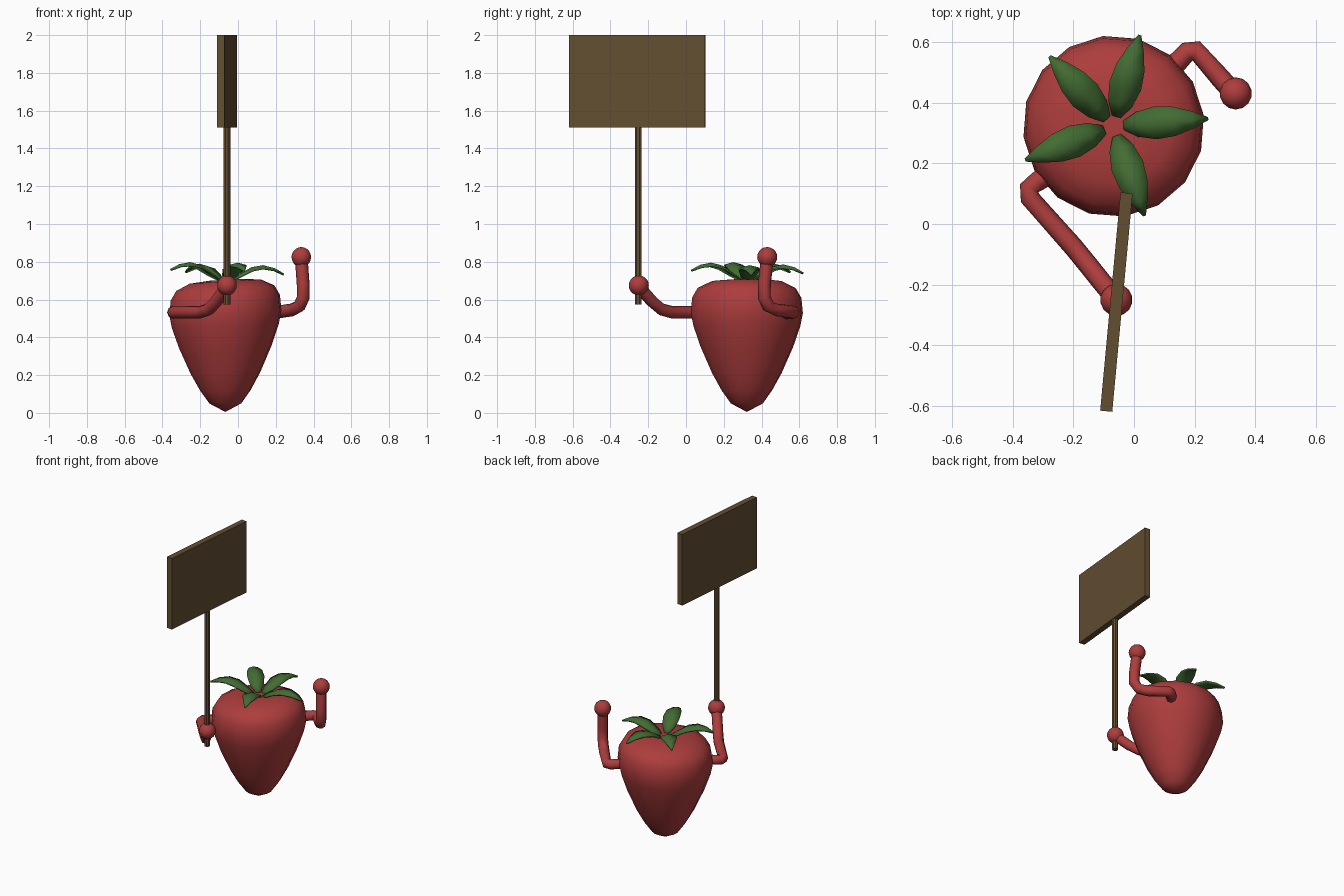
import bpy, bmesh, math
from mathutils import Vector

if "Cube" in bpy.data.objects:
    bpy.data.objects.remove(bpy.data.objects["Cube"])


def material(name, rgb):
    m = bpy.data.materials.new(name)
    m.diffuse_color = (*rgb, 1)
    m.use_nodes = True
    m.node_tree.nodes["Principled BSDF"].inputs["Base Color"].default_value = m.diffuse_color
    return m


RED = material("berry red", (0.42, 0.046, 0.046))
GREEN = material("leaf green", (0.055, 0.15, 0.033))
BROWN = material("wood brown", (0.125, 0.077, 0.031))


def finish(ob, name, mat, angle=None):
    ob.name = name
    ob.data.materials.clear()
    ob.data.materials.append(mat)
    bpy.ops.object.select_all(action='DESELECT')
    ob.select_set(True)
    bpy.context.view_layer.objects.active = ob
    if angle:
        bpy.ops.object.shade_smooth_by_angle(angle=math.radians(angle))
    return ob


def from_bmesh(bm, name, mat, angle=None):
    bmesh.ops.recalc_face_normals(bm, faces=bm.faces[:])
    me = bpy.data.meshes.new(name)
    bm.to_mesh(me)
    bm.free()
    ob = bpy.data.objects.new(name, me)
    bpy.context.collection.objects.link(ob)
    return finish(ob, name, mat, angle)


CX, CY = -0.067, 0.322

# Berry body: lathed profile with a slightly slanted top
PROFILE = [(0.085, 0.05), (0.135, 0.12), (0.185, 0.21), (0.247, 0.35), (0.285, 0.46),
           (0.299, 0.53), (0.291, 0.61), (0.262, 0.66), (0.19, 0.695), (0.08, 0.705)]
SIDES = 16
bm = bmesh.new()


def body_vert(r, a, z):
    x = r * math.cos(a)
    return bm.verts.new((CX + x, CY + r * math.sin(a), z + 0.06 * x * z / 0.7))


rings = [[body_vert(r, (i + 0.3) * math.tau / SIDES, z) for i in range(SIDES)] for r, z in PROFILE]
for lo, hi in zip(rings, rings[1:]):
    for i in range(SIDES):
        j = (i + 1) % SIDES
        bm.faces.new((lo[i], lo[j], hi[j], hi[i]))
for ring, z in ((rings[0], 0.005), (rings[-1], 0.70)):
    tip = body_vert(0, 0, z)
    for i in range(SIDES):
        bm.faces.new((ring[i], ring[(i + 1) % SIDES], tip))
from_bmesh(bm, "berry_body", RED, 40)

# Leaves: arched blades, folded along the midrib (distance, half width, height)
BLADE = [(0.035, 0.014, 0.705), (0.08, 0.04, 0.735), (0.14, 0.053, 0.772),
         (0.20, 0.047, 0.785), (0.26, 0.027, 0.772), (0.31, 0.004, 0.745)]
LEAVES = [(4.6, -0.012), (74, -0.006), (132.5, 0.0), (201, 0.012), (289, 0.008)]
for n, (deg, lift) in enumerate(LEAVES):
    a = math.radians(deg)
    out, side = Vector((math.cos(a), math.sin(a), 0)), Vector((-math.sin(a), math.cos(a), 0))
    bm = bmesh.new()
    rows = []
    for r, w, z in BLADE:
        p = Vector((CX, CY, z + lift * r / 0.3)) + out * r
        drop = Vector((0, 0, -0.25 * w))
        rows.append([bm.verts.new(p + side * w + drop), bm.verts.new(p),
                     bm.verts.new(p - side * w + drop)])
    for u, v in zip(rows, rows[1:]):
        for k in range(2):
            bm.faces.new((u[k], u[k + 1], v[k + 1], v[k]))
    leaf = from_bmesh(bm, f"leaf_{n + 1}", GREEN, 30)
    solid = leaf.modifiers.new("thickness", 'SOLIDIFY')
    solid.thickness = 0.01
    solid.offset = 0


# Arms: round tubes along bent paths, with ball hands
def arm(name, points, radius):
    cu = bpy.data.curves.new(name, 'CURVE')
    cu.dimensions = '3D'
    cu.bevel_depth = radius
    cu.bevel_resolution = 2
    cu.use_fill_caps = True
    sp = cu.splines.new('POLY')
    sp.points.add(len(points) - 1)
    for p, co in zip(sp.points, points):
        p.co = (*co, 1)
    ob = bpy.data.objects.new(name, cu)
    bpy.context.collection.objects.link(ob)
    finish(ob, name, RED)
    bpy.ops.object.convert(target='MESH')
    finish(bpy.context.object, name, RED, 50)


def hand(name, loc):
    bpy.ops.mesh.primitive_uv_sphere_add(segments=14, ring_count=10, radius=0.053, location=loc)
    finish(bpy.context.object, name, RED, 50)


arm("sign_arm", [(-0.22, 0.20, 0.535), (-0.315, 0.142, 0.533), (-0.345, 0.118, 0.532),
                 (-0.342, 0.085, 0.532), (-0.20, -0.075, 0.533), (-0.155, -0.13, 0.548),
                 (-0.115, -0.18, 0.59), (-0.058, -0.25, 0.67)], 0.033)
hand("sign_hand", (-0.058, -0.25, 0.675))
arm("raised_arm", [(0.06, 0.45, 0.53), (0.145, 0.535, 0.532), (0.175, 0.566, 0.532),
                   (0.205, 0.57, 0.533), (0.285, 0.48, 0.545), (0.325, 0.435, 0.565),
                   (0.345, 0.415, 0.61), (0.345, 0.415, 0.68), (0.335, 0.43, 0.82)], 0.034)
hand("raised_hand", (0.335, 0.43, 0.825))

# Sign: post and board, turned slightly
TURN = -0.093
bpy.ops.mesh.primitive_cylinder_add(vertices=8, radius=0.019, depth=0.95,
                                    location=(-0.058, -0.253, 1.048),
                                    rotation=(0, 0, TURN + math.pi / 8))
finish(bpy.context.object, "sign_post", BROWN)
bpy.ops.mesh.primitive_cube_add(size=1, location=(-0.058, -0.257, 1.755), rotation=(0, 0, TURN))
bpy.context.object.scale = (0.04, 0.722, 0.49)
finish(bpy.context.object, "sign_board", BROWN)
